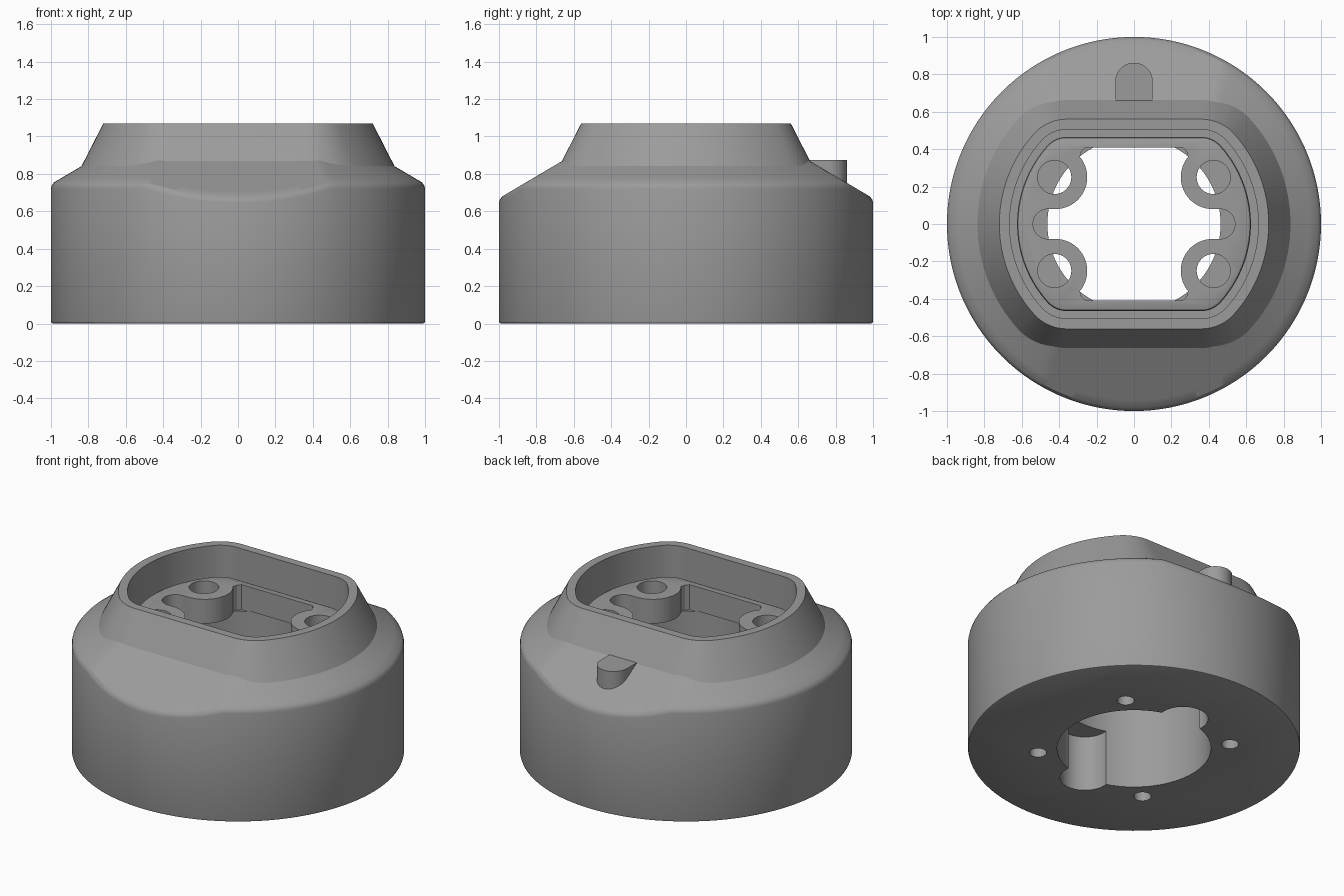
import bpy, bmesh
from math import sin, cos, pi, radians, atan2, hypot

if "Cube" in bpy.data.objects:
    bpy.data.objects.remove(bpy.data.objects["Cube"], do_unlink=True)

grey = bpy.data.materials.new("mid grey")
grey.use_nodes = True
COLOUR = (0.33, 0.33, 0.33, 1)
grey.diffuse_color = COLOUR
grey.node_tree.nodes["Principled BSDF"].inputs["Base Color"].default_value = COLOUR


def loft(name, rings):
    """Closed solid through rings that have equal point counts."""
    bm = bmesh.new()
    loops = [[bm.verts.new(p) for p in ring] for ring in rings]
    n = len(loops[0])
    for low, high in zip(loops, loops[1:]):
        for i in range(n):
            j = (i + 1) % n
            bm.faces.new((low[i], low[j], high[j], high[i]))
    bm.faces.new(loops[0][::-1])
    bm.faces.new(loops[-1])
    bmesh.ops.recalc_face_normals(bm, faces=bm.faces)
    mesh = bpy.data.meshes.new(name)
    bm.to_mesh(mesh)
    bm.free()
    mesh.materials.append(grey)
    ob = bpy.data.objects.new(name, mesh)
    bpy.context.collection.objects.link(ob)
    return ob


def arc(cx, cy, r, start, end, n):
    return [(cx + r * cos(start + (end - start) * i / n),
             cy + r * sin(start + (end - start) * i / n)) for i in range(n + 1)]


def four_way(quarter):
    """Mirror a quarter outline, running from +x to +y, into a full loop."""
    half = quarter + [(-x, y) for x, y in quarter[-2::-1]]
    return half + [(x, -y) for x, y in half[-2:0:-1]]


def at(points, z):
    return [(x, y, z) for x, y in points]


def prism(name, points, z0, z1):
    return loft(name, [at(points, z0), at(points, z1)])


def rod(name, x, y, r, z0, z1, n=48):
    return prism(name, arc(x, y, r, 0, 2 * pi, n)[:-1], z0, z1)


def combine(target, other, operation):
    mod = target.modifiers.new(operation.lower(), 'BOOLEAN')
    mod.operation = operation
    mod.object = other
    mod.solver = 'EXACT'
    bpy.context.view_layer.objects.active = target
    bpy.ops.object.modifier_apply(modifier=mod.name)
    bpy.data.objects.remove(other, do_unlink=True)


# Rounded collar outline: side arcs about the centre, blended into flat front and back
CX, CY = 0.36, 0.326


def collar(r):
    a = atan2(CY, CX)
    side = arc(0, 0, r, 0, a, 16)
    corner = arc(CX, CY, r - hypot(CX, CY), a, pi / 2, 12)
    return four_way(side + corner[1:] + [(0, corner[-1][1])])


# Round base: sloped shoulder trimmed by a flat slope at front and back
def shoulder(x, y):
    cone = 0.745 + 0.59 * (1 - hypot(x, y))
    return min(cone, 0.87 - 0.59 * (abs(y) - 0.66))


SEG = 192


def circle(r):
    return arc(0, 0, r, 0, 2 * pi, SEG)[:-1]


def shoulder_ring(r, drop=0):
    return [(x, y, shoulder(x, y) - drop) for x, y in circle(r)]


rings = [at(circle(0.988), 0), at(circle(0.997), 0.004), at(circle(1), 0.014),
         shoulder_ring(1, 0.024), shoulder_ring(0.996, 0.01), shoulder_ring(0.984)]
rings += [shoulder_ring(0.984 - 0.043 * i) for i in range(1, 9)]
rings.append(at(circle(0.6), 0.84))
housing = loft("housing", rings)

# Tapered collar, tongue at the back, and the recess in the collar
combine(housing, loft("collar", [at(collar(0.909), 0.70), at(collar(0.72), 1.07)]), 'UNION')
tongue = [(0.1, 0.6)] + arc(0, 0.762, 0.1, 0, pi, 24) + [(-0.1, 0.6)]
combine(housing, prism("tongue", tongue, 0.6, 0.873), 'UNION')
combine(housing, prism("recess", collar(0.665), 0.83, 1.3), 'DIFFERENCE')

# Raised plate with a softened edge on the recess floor
plate = loft("plate", [at(collar(0.625), 0.78), at(collar(0.625), 0.870),
                       at(collar(0.620), 0.881), at(collar(0.609), 0.886)])
combine(housing, plate, 'UNION')

# Opening in the plate that leaves four round bosses and two side notches
notch = arc(0.46, 0, 0.08, 0, pi / 2, 10)
boss = arc(0.42, 0.25, 0.17, radians(270), radians(140), 20)
opening = four_way(notch + boss + [(0.28, 0.39), (0.26, 0.41), (0, 0.41)])
combine(housing, prism("opening", opening, 0.72, 1.3), 'DIFFERENCE')

# Boss holes above, fixing holes below
for sx in (-1, 1):
    for sy in (-1, 1):
        combine(housing, rod("boss_hole", sx * 0.425, sy * 0.25, 0.09, 0.715, 1.3), 'DIFFERENCE')
        combine(housing, rod("fixing_hole", sx * 0.41, sy * 0.41, 0.052, -0.2, 0.25), 'DIFFERENCE')

# Main bore from below with two side lobes
combine(housing, rod("bore", 0, 0, 0.463, -0.2, 0.725, 96), 'DIFFERENCE')
for sy in (-1, 1):
    combine(housing, rod("lobe", 0, sy * 0.46, 0.15, -0.2, 0.37), 'DIFFERENCE')

# Smooth shading with sharp edges kept
bpy.ops.object.select_all(action='DESELECT')
housing.select_set(True)
bpy.context.view_layer.objects.active = housing
bpy.ops.object.shade_smooth_by_angle(angle=radians(25))
